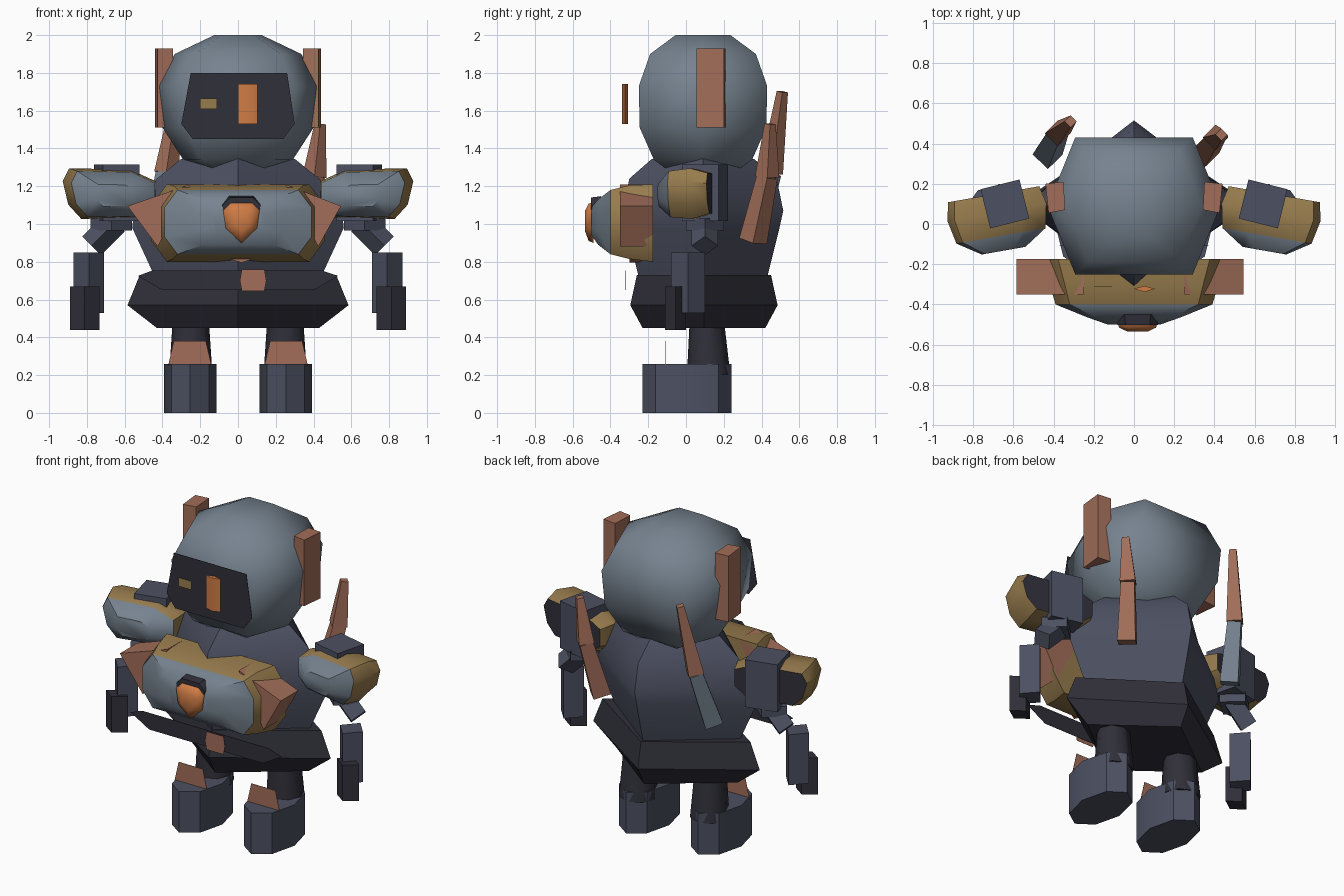
import bpy, bmesh, math
from mathutils import Vector, Matrix

cube = bpy.data.objects.get("Cube")
if cube:
    bpy.data.objects.remove(cube)


def material(name, rgb):
    m = bpy.data.materials.new(name)
    m.use_nodes = True
    m.diffuse_color = (*rgb, 1)
    m.node_tree.nodes["Principled BSDF"].inputs["Base Color"].default_value = (*rgb, 1)
    return m


GREY = material("blue grey", (.18, .225, .275))
NAVY = material("slate navy", (.073, .08, .12))
DARK = material("charcoal", (.03, .029, .042))
RUST = material("rust brown", (.36, .155, .1))
GOLD = material("old gold", (.31, .2, .075))
ORANGE = material("bright orange", (.62, .2, .06))


def finish(name, bm, mats, smooth=0, rule=None):
    bmesh.ops.recalc_face_normals(bm, faces=bm.faces)
    if rule:
        for f in bm.faces:
            f.material_index = rule(f.calc_center_median(), f.normal)
    mesh = bpy.data.meshes.new(name)
    bm.to_mesh(mesh)
    bm.free()
    ob = bpy.data.objects.new(name, mesh)
    bpy.context.collection.objects.link(ob)
    for m in mats:
        mesh.materials.append(m)
    if smooth:
        bpy.ops.object.select_all(action='DESELECT')
        ob.select_set(True)
        bpy.context.view_layer.objects.active = ob
        bpy.ops.object.shade_smooth_by_angle(angle=math.radians(smooth))


def loft(name, rings, mats, smooth=0, rule=None):
    """Skin a list of equal-sized point rings and cap both ends."""
    bm = bmesh.new()
    vs = [[bm.verts.new(p) for p in r] for r in rings]
    n = len(vs[0])
    for a, b in zip(vs, vs[1:]):
        for i in range(n):
            j = (i + 1) % n
            bm.faces.new((a[i], a[j], b[j], b[i]))
    bm.faces.new(vs[0])
    bm.faces.new(vs[-1])
    finish(name, bm, mats, smooth, rule)


def ring(x, y, z, hx, hy, n=4):
    """Elliptical ring with corners on the axes."""
    turns = [math.tau * i / n for i in range(n)]
    return [(x + hx * math.cos(t), y + hy * math.sin(t), z) for t in turns]


def head_ring(z, hx, hy, k=.68):
    """Six-sided ring with corners at the sides."""
    plan = [(1, 0), (k, 1), (-k, 1), (-1, 0), (-k, -1), (k, -1)]
    return [(u * hx, .09 + v * hy, z) for u, v in plan]


CHEST = [(1, .45), (.82, 1), (-.82, 1), (-1, .45), (-1, -.45), (-.82, -1), (.82, -1), (1, -.45)]
PAD = [(1, .5), (.86, 1), (-.45, .95), (-1, .5), (-1, -.45), (-.7, -.9), (.6, -.95), (.88, -.4)]


def front_ring(plan, y, hx, z0, z1, flip=1):
    """Faceted outline facing the front."""
    c, h = (z0 + z1) / 2, (z1 - z0) / 2
    return [(flip * u * hx, y, c + v * h) for u, v in plan]


def prism(name, pts, y0, y1, mat):
    loft(name, [[(x, y, z) for x, z in pts] for y in (y0, y1)], [mat])


def plate(name, pts, y, mat):
    prism(name, pts, y, y + .002, mat)


def column(name, pts, z0, z1, mat, smooth=0):
    loft(name, [[(x, y, z) for x, y in pts] for z in (z0, z1)], [mat], smooth)


def tube(name, p, q, r1, r2, mat):
    """Four-sided tapered bar between two points."""
    p, q = Vector(p), Vector(q)
    d = q - p
    turn = Vector((0, 0, 1)).rotation_difference(d).to_matrix().to_4x4()
    bm = bmesh.new()
    bmesh.ops.create_cone(bm, cap_ends=True, segments=4, radius1=r1, radius2=r2, depth=d.length,
                          matrix=Matrix.Translation((p + q) / 2) @ turn)
    finish(name, bm, [mat])


def box(name, x, y, z, size, mat, turn):
    bm = bmesh.new()
    m = Matrix.Translation((x, y, z)) @ Matrix.Rotation(math.radians(turn), 4, 'Z')
    bmesh.ops.create_cube(bm, size=1, matrix=m @ Matrix.Diagonal((*size, 1)))
    finish(name, bm, [mat])


# Head, visor and eyes
head = [(1.26, .13, .15), (1.34, .29, .26), (1.51, .40, .335), (1.73, .43, .34), (1.9, .335, .28), (2, .125, .145)]
loft("head", [head_ring(*r) for r in head], [GREY], 80)
plate("visor", [(-.25, 1.8), (.26, 1.8), (.3, 1.53), (.24, 1.45), (-.24, 1.45), (-.3, 1.53)], -.287, DARK)
plate("small_eye", [(-.2, 1.61), (-.11, 1.61), (-.11, 1.665), (-.2, 1.665)], -.31, GOLD)
column("large_eye", [(0, -.322), (.052, -.308), (.104, -.322), (.052, -.338)], 1.53, 1.74, ORANGE, 45)

# Torso, hips and belt, all diamond-shaped in plan
torso = [(.72, .44, .34), (.98, .56, .405), (1.07, .55, .425), (1.24, .43, .39), (1.345, .3, .27)]
loft("torso", [ring(0, .09, *r) for r in torso], [NAVY], 45)
hips = [(.45, .43, .325), (.57, .585, .39), (.73, .52, .355)]
loft("hips", [ring(0, .095, *r) for r in hips], [DARK])
plate("belt_plate", [(-.53, .725), (-.45, .755), (.44, .755), (.53, .725), (.4, .65), (-.4, .65)], -.32, DARK)
plate("buckle", [(.02, .645), (.14, .645), (.15, .7), (.14, .76), (.02, .76), (.01, .7)], -.345, RUST)

# Chest shell: gold sides with a grey front
chest = [(-.175, .46, .80, 1.21), (-.3, .42, .815, 1.205), (-.4, .39, .84, 1.18),
         (-.465, .23, .89, 1.13), (-.5, .13, .94, 1.09)]
loft("chest_shell", [front_ring(CHEST, *r) for r in chest], [GOLD, GREY], 40,
     lambda c, n: 1 if c.y < -.4 else 0)
prism("chest_keel", [(-.1, .83), (.12, .83), (.02, .795)], -.3, -.18, RUST)

# Chest gem in its frame
gem = [(-.1, .05), (-.06, .09), (.06, .09), (.1, .05), (.085, -.05), (0, -.125), (-.085, -.05)]


def gem_ring(y, k, z):
    return [(.018 + u * k, y, z + v * k) for u, v in gem]


loft("gem_frame", [gem_ring(-.45, 1.08, 1.05), gem_ring(-.503, 1.0, 1.05)], [DARK])
loft("gem", [gem_ring(-.49, 1, 1.025), gem_ring(-.515, .92, 1.025), gem_ring(-.535, .5, 1.025)], [ORANGE], 50)

for s, side in ((1, "left"), (-1, "right")):
    # Chest wedge
    prism(side + "_chest_wedge", [(s * .25, 1.21), (s * .565 - .02, 1.095), (s * .425, .88)], -.35, -.175, RUST)

    # Ear fin
    column(side + "_ear_fin", [(s * .343, .07), (s * .35, .21), (s * .44, .2), (s * .425, .055)], 1.51, 1.93, RUST)

    # Shoulder pad: gold rim, grey front, dark back
    pad = [(.13, .23, 1.05, 1.27), (.04, .25, 1.02, 1.295), (-.08, .225, 1.03, 1.28), (-.155, .11, 1.09, 1.21)]
    turn = Matrix.Translation((s * .675, .02, 0)) @ Matrix.Rotation(math.radians(-s * 10), 4, 'Z')
    inv = turn.inverted()
    loft(side + "_shoulder_pad", [[turn @ Vector(p) for p in front_ring(PAD, *r, s)] for r in pad],
         [GOLD, GREY, DARK], 40,
         lambda c, n: 2 if n.y > .8 else (1 if (inv @ c).y < -.07 else 0))

    # Arm
    box(side + "_shoulder", s * .642, .1, 1.165, (.2, .2, .3), NAVY, -s * 14)
    column(side + "_cuff", [p[:2] for p in ring(s * .67, .1, 0, .11, .1)], .965, 1.03, NAVY)
    tube(side + "_upper_arm", (s * .65, .1, 1.01), (s * .775, .1, .885), .07, .07, NAVY)
    column(side + "_forearm", [p[:2] for p in ring(s * .79, .01, 0, .08, .09)], .53, .85, NAVY)
    column(side + "_hand", [p[:2] for p in ring(s * .812, -.055, 0, .078, .055)], .44, .67, DARK)

    # Leg and foot
    loft(side + "_leg", [ring(s * .25, .12, .2, .115, .115, 8), ring(s * .25, .11, .5, .095, .09, 8)], [DARK], 50)
    loft(side + "_foot", [ring(s * .253, .005, z, .14, .235, 8) for z in (0, .26)], [NAVY], 30)
    plate(side + "_shin_guard", [(s * .17, .38), (s * .34, .38), (s * .37, .25), (s * .14, .25)], -.11, RUST)

# Back exhausts of unequal height
exhausts = [("left", (.35, .355, .91), (.405, .43, 1.25), (.435, .445, 1.53), RUST),
            ("right", (-.43, .345, .93), (-.38, .45, 1.27), (-.315, .51, 1.70), GREY)]
for side, low, mid, top, mat in exhausts:
    tube(side + "_exhaust_base", low, mid, .075, .056, mat)
    tube(side + "_exhaust_tip", mid, top, .064, .03, RUST)
